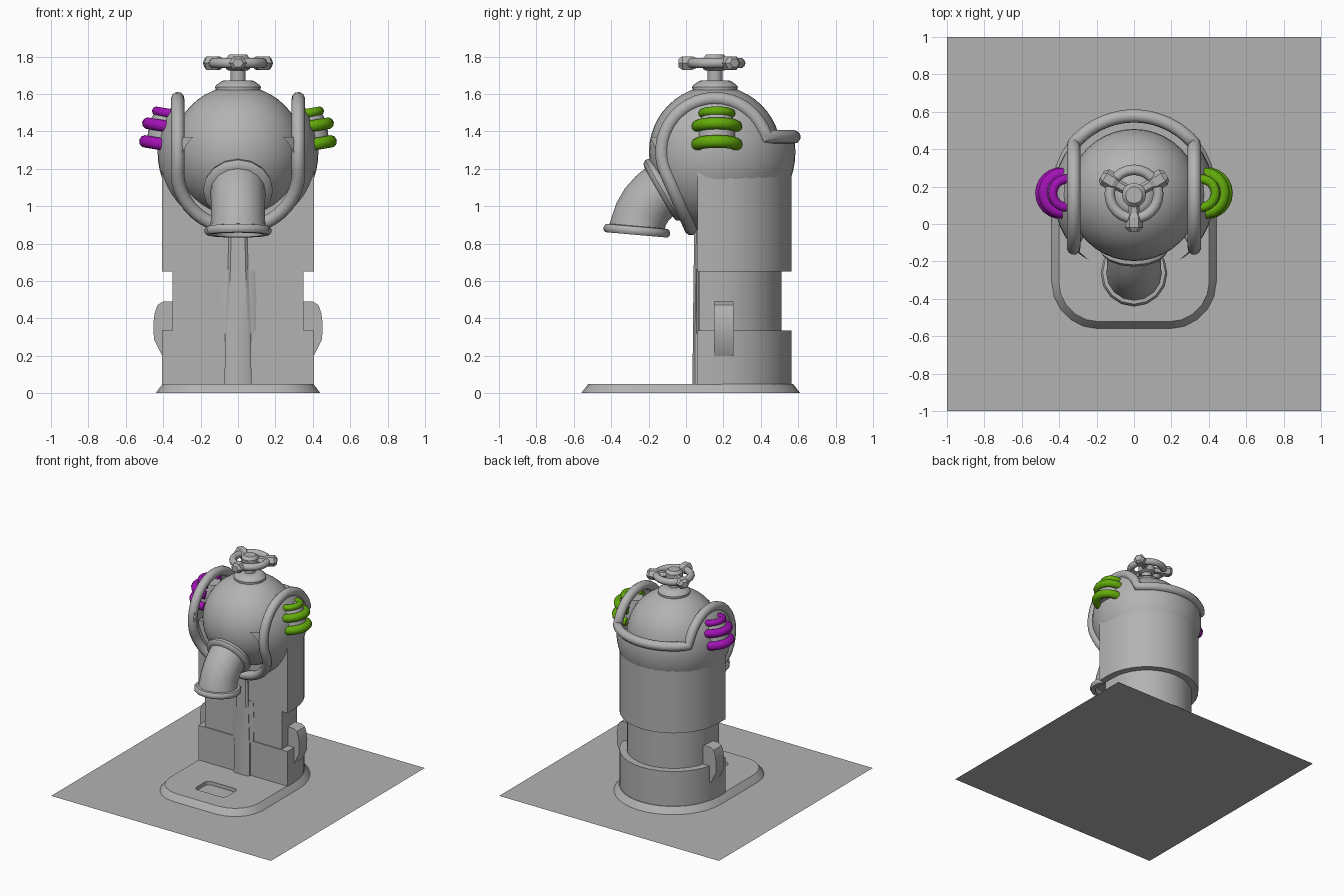
import bpy, bmesh
from math import sin, cos, pi, radians, sqrt
from mathutils import Vector, Matrix

if "Cube" in bpy.data.objects:
    bpy.data.objects.remove(bpy.data.objects["Cube"])


def material(name, rgb):
    m = bpy.data.materials.new(name)
    m.diffuse_color = (*rgb, 1)
    m.use_nodes = True
    m.node_tree.nodes["Principled BSDF"].inputs["Base Color"].default_value = m.diffuse_color
    return m


GREY = material("plain grey", (0.45, 0.45, 0.45))
PURPLE = material("purple", (0.36, 0.006, 0.46))
GREEN = material("green", (0.125, 0.41, 0.003))


def finish(ob, mat=GREY, angle=35):
    ob.data.materials.clear()
    ob.data.materials.append(mat)
    bpy.ops.object.select_all(action='DESELECT')
    ob.select_set(True)
    bpy.context.view_layer.objects.active = ob
    if angle:
        bpy.ops.object.shade_smooth_by_angle(angle=radians(angle))
    return ob


def from_bmesh(name, bm, mat=GREY, angle=35):
    bmesh.ops.recalc_face_normals(bm, faces=bm.faces)
    me = bpy.data.meshes.new(name)
    bm.to_mesh(me)
    bm.free()
    ob = bpy.data.objects.new(name, me)
    bpy.context.collection.objects.link(ob)
    return finish(ob, mat, angle)


def loft(name, rings, mat=GREY, angle=35):
    """Skin matching rings of points and cap both ends."""
    bm = bmesh.new()
    vs = [[bm.verts.new(p) for p in r] for r in rings]
    n = len(vs[0])
    for a, b in zip(vs, vs[1:]):
        for i in range(n):
            bm.faces.new((a[i], a[(i + 1) % n], b[(i + 1) % n], b[i]))
    bm.faces.new(vs[0])
    bm.faces.new(vs[-1])
    return from_bmesh(name, bm, mat, angle)


def at_z(outline, z):
    return [(x, y, z) for x, y in outline]


def arc(cx, cy, r, a0, a1, n):
    return [(cx + r * cos(radians(a0 + (a1 - a0) * i / n)),
             cy + r * sin(radians(a0 + (a1 - a0) * i / n))) for i in range(n + 1)]


def tube(name, pts, r, mat=GREY, cyclic=False, res=3):
    cu = bpy.data.curves.new(name, 'CURVE')
    cu.dimensions = '3D'
    cu.bevel_depth, cu.bevel_resolution, cu.use_fill_caps = r, res, True
    sp = cu.splines.new('POLY')
    sp.points.add(len(pts) - 1)
    for p, q in zip(sp.points, pts):
        p.co = (*q, 1)
    sp.use_cyclic_u = cyclic
    ob = bpy.data.objects.new(name, cu)
    bpy.context.collection.objects.link(ob)
    bpy.ops.object.select_all(action='DESELECT')
    ob.select_set(True)
    bpy.context.view_layer.objects.active = ob
    bpy.ops.object.convert(target='MESH')
    return finish(bpy.context.object, mat, 50)


def lathe(name, profile, cx, cy, n=24, angle=35):
    return loft(name, [[(cx + r * cos(2 * pi * i / n), cy + r * sin(2 * pi * i / n), z)
                        for i in range(n)] for r, z in profile], angle=angle)


# flat square sheet under everything
bm = bmesh.new()
bmesh.ops.create_grid(bm, x_segments=1, y_segments=1, size=1)
from_bmesh("square_sheet", bm, angle=0)


# plinth with a shallow tray cut into the front
def plinth_outline(o):
    return (arc(0, .17, .44 - o, 0, 180, 18) + arc(-.19, -.31, .25 - o, 180, 270, 5)
            + arc(.19, -.31, .25 - o, 270, 360, 5))


plinth = loft("plinth", [at_z(plinth_outline(o), z) for o, z in ((0, 0), (.005, .008), (.038, .05))])
tray = []
for sx, sy, a in ((1, 1, 0), (-1, 1, 90), (-1, -1, 180), (1, -1, 270)):
    tray += arc(sx * .1, -.285 + sy * .05, .04, a, a + 90, 4)
cutter = loft("tray_cutter", [at_z(tray, .02), at_z(tray, .1)], angle=0)
mod = plinth.modifiers.new("tray", 'BOOLEAN')
mod.operation, mod.object, mod.solver = 'DIFFERENCE', cutter, 'EXACT'
bpy.context.view_layer.objects.active = plinth
bpy.ops.object.modifier_apply(modifier="tray")
bpy.data.objects.remove(cutter)


# pillar: three stacked sections with round backs and flat fronts
def d_shape(r, front):
    return [(r, front)] + arc(0, .16, r, 0, 180, 16) + [(-r, front)]


for name, r, front, z0, z1 in (("pillar_foot", .405, .062, .045, .335),
                               ("pillar_waist", .35, .07, .3, .67),
                               ("pillar_upper", .405, .062, .65, 1.2)):
    loft(name, [at_z(d_shape(r, front), z0), at_z(d_shape(r, front), z1)])


# tapering rib down the front, with a wider backing at the waist
def rib(name, levels):
    loft(name, [[(-w, .2, z), (-w, y + .012, z), (-w * .75, y, z),
                 (w * .75, y, z), (w, y + .012, z), (w, .2, z)] for w, y, z in levels])


rib("front_rib", ((.072, .035, .045), (.068, .037, .35), (.055, .041, .65), (.045, .045, .98)))
rib("rib_backing", ((.095, .055, .32), (.098, .055, .5), (.09, .055, .66)))

# side lugs
LUG = ((.33, .49), (.40, .49), (.43, .472), (.445, .43), (.452, .38), (.45, .29), (.405, .2), (.33, .2))
for side, s in (("left", -1), ("right", 1)):
    loft(side + "_lug", [[(s * x, y, z) for x, z in LUG] for y in (.15, .255)])

# ball and the open shell that holds it
C = Vector((0, .155, 1.29))
R, SIDE, BACK = .43, .322, .08
N = Vector((0, .914, .406))       # front cut plane of the shell
D = -.284
bm = bmesh.new()
bmesh.ops.create_uvsphere(bm, u_segments=40, v_segments=24, radius=.353, matrix=Matrix.Translation(C))
from_bmesh("ball", bm, angle=60)

bm = bmesh.new()
bmesh.ops.create_uvsphere(bm, u_segments=48, v_segments=28, radius=R)
for co, no in (((SIDE, 0, 0), (1, 0, 0)), ((-SIDE, 0, 0), (1, 0, 0)),
               ((0, 0, BACK), (0, 0, 1)), (N * D, N)):
    bmesh.ops.bisect_plane(bm, geom=bm.verts[:] + bm.edges[:] + bm.faces[:],
                           plane_co=co, plane_no=no, dist=1e-5)
drop = []
for f in bm.faces:
    c = f.calc_center_median()
    if abs(c.x) < SIDE and (c.z > BACK or c.dot(N) < D):
        drop.append(f)
bmesh.ops.delete(bm, geom=drop, context='FACES')
bmesh.ops.translate(bm, verts=bm.verts, vec=C)
from_bmesh("ball_shell", bm, angle=60)

# round rim following the shell edge: half path, then mirrored
rc = sqrt(R * R - D * D)
half = [Vector((rc * sin(t), D * N.y + rc * N.z * cos(t), D * N.z - rc * N.y * cos(t)))
        for t in (pi / 2 * i / 10 for i in range(11))]
rs = sqrt(R * R - SIDE * SIDE)
for i in range(1, 21):            # over the top at each side
    a = radians(204 + (16.3 - 204) * i / 20)
    half.append(Vector((SIDE, rs * cos(a), rs * sin(a))))
rb = sqrt(R * R - BACK * BACK)
a0 = radians(40.4)
for i in range(1, 11):            # around the back
    a = a0 + (pi / 2 - a0) * i / 10
    half.append(Vector((rb * cos(a), rb * sin(a), BACK)))
loop = half + [Vector((-p.x, p.y, p.z)) for p in half[-2:0:-1]]
tube("shell_rim", [p + C for p in loop], .036, cyclic=True)

# bent spout with a rounded flange at each end
rings = []
for deg, along, r in ((30, -.07, .14), (30, -.035, .165), (30, -.02, .182), (30, .0, .187),
                      (30, .018, .175), (30, .024, .148), (42, 0, .146), (54, 0, .145),
                      (66, 0, .145), (78, 0, .146), (85, -.025, .148), (85, -.022, .168),
                      (85, -.008, .178), (85, .01, .178), (85, .022, .168), (85, .022, .135),
                      (85, -.02, .13)):
    t = radians(deg)
    p = Vector((0, .014 - .278 * sin(t), .844 + .278 * cos(t))) + along * Vector((0, -cos(t), -sin(t)))
    up = Vector((0, -sin(t), cos(t)))
    rings.append([p + r * (Vector((1, 0, 0)) * sin(2 * pi * k / 16) + up * cos(2 * pi * k / 16))
                  for k in range(16)])
loft("spout", rings, angle=45)

# collar, stem and hub of the hand wheel
lathe("wheel_collar", ((.12, 1.61), (.122, 1.638), (.115, 1.648), (.088, 1.668), (.075, 1.672)), 0, .155)
lathe("wheel_stem", ((.04, 1.66), (.04, 1.74)), 0, .155, 12)
lathe("wheel_hub", ((.05, 1.725), (.065, 1.735), (.065, 1.79), (.045, 1.812)), 0, .155, 12)

# wheel ring and three knobbed arms
tube("wheel_ring", [(x, y, 1.765) for x, y in arc(0, .16, .13, 0, 345, 23)], .028, cyclic=True)
for i, deg in enumerate((30, 150, 270)):
    rot = Matrix.Translation((0, .16, 1.765)) @ Matrix.Rotation(radians(deg), 4, 'Z')
    secs = ((.03, .028, .022), (.1, .03, .024), (.125, .048, .036), (.18, .048, .036), (.2, .028, .022))
    loft("wheel_arm_%d" % (i + 1),
         [[rot @ Vector((d, w * cos(pi / 3 * k), h * sin(pi / 3 * k) / .866)) for k in range(6)]
          for d, w, h in secs], angle=0)

# side stubs, each wrapped by three coloured half rings
for side, s, mat in (("left", -1, PURPLE), ("right", 1, GREEN)):
    n = 20
    loft(side + "_stub", [[(s * (cx + r * cos(2 * pi * k / n)), .165 + r * sin(2 * pi * k / n),
                            z + .17 * r * cos(2 * pi * k / n)) for k in range(n)]
                          for cx, r, z in ((.388, .1, 1.32), (.375, .1, 1.43), (.365, .075, 1.5))])
    for j, (cx, z, r, thick) in enumerate(((.39, 1.328, .105, .034), (.376, 1.425, .105, .032),
                                           (.36, 1.495, .075, .025))):
        pts = [(s * x, y, z + .17 * (x - cx)) for x, y in arc(cx, .165, r, -110, 110, 14)]
        tube("%s_ring_%d" % (side, j + 1), pts, thick, mat)
